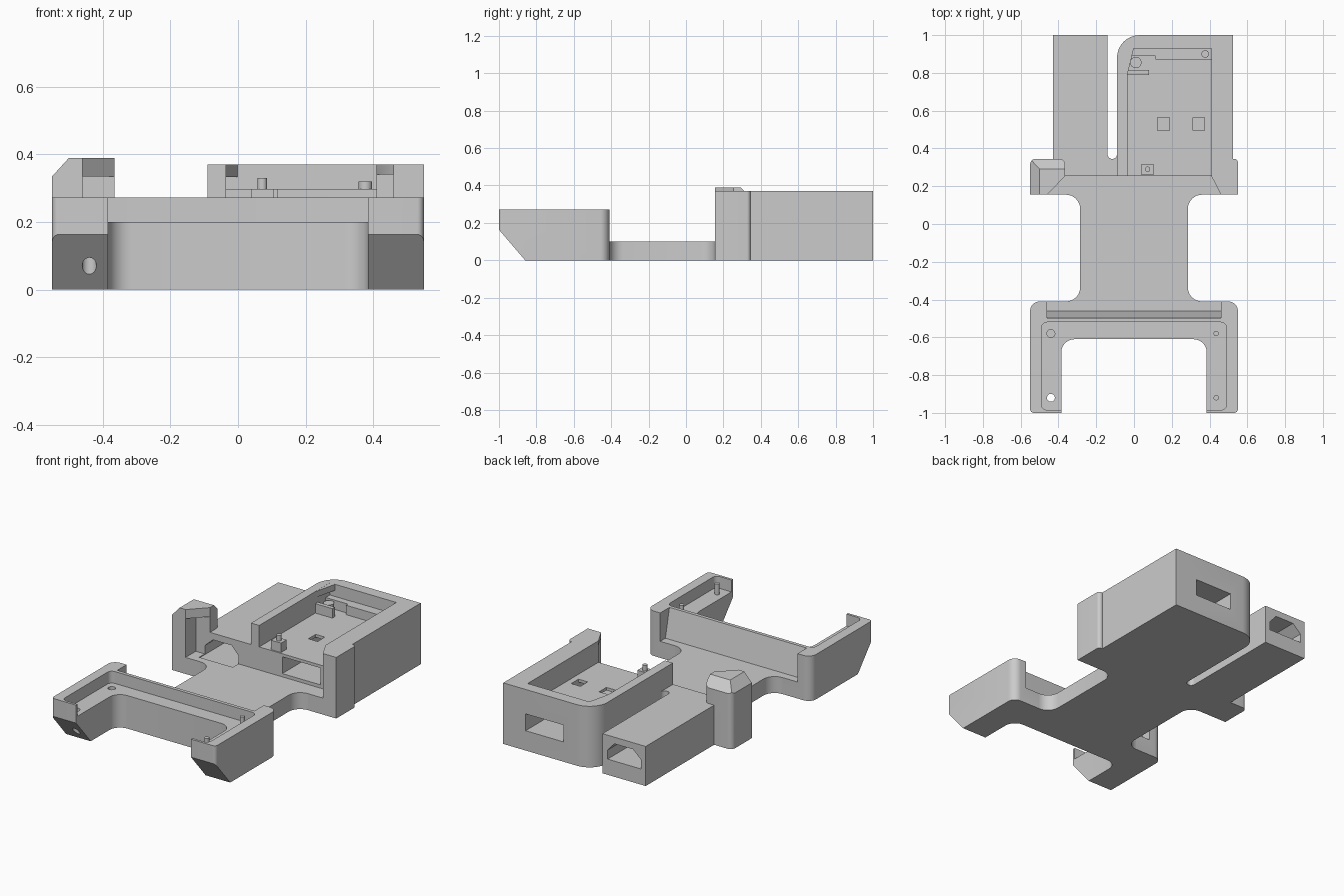
import bpy, bmesh, math
from mathutils import Vector

if "Cube" in bpy.data.objects:
    bpy.data.objects.remove(bpy.data.objects["Cube"])

grey = bpy.data.materials.new("plain grey")
grey.use_nodes = True
grey.diffuse_color = (0.6, 0.6, 0.6, 1)
grey.node_tree.nodes["Principled BSDF"].inputs["Base Color"].default_value = grey.diffuse_color


def rounded(points, steps=8):
    """Expand (u, v, radius) corners into arcs; plain (u, v) corners stay sharp."""
    out = []
    for i, p in enumerate(points):
        c = Vector(p[:2])
        if len(p) == 2:
            out.append(c)
            continue
        a = (Vector(points[i - 1][:2]) - c).normalized()
        b = (Vector(points[(i + 1) % len(points)][:2]) - c).normalized()
        half = a.angle(b) / 2
        centre = c + (a + b).normalized() * p[2] / math.sin(half)
        start = c + a * p[2] / math.tan(half) - centre
        sweep = start.angle_signed(c + b * p[2] / math.tan(half) - centre)
        for k in range(steps + 1):
            t = math.atan2(start.y, start.x) - sweep * k / steps
            out.append(centre + p[2] * Vector((math.cos(t), math.sin(t))))
    return [p for i, p in enumerate(out) if (p - out[i - 1]).length > 0.0005]


def prism(name, points, lo, hi, axis="z"):
    """Extrude an outline along an axis."""
    place = {"z": lambda u, v, w: (u, v, w),
             "x": lambda u, v, w: (w, u, v),
             "y": lambda u, v, w: (u, w, v)}[axis]
    bm = bmesh.new()
    base = bm.faces.new([bm.verts.new(place(u, v, lo)) for u, v in rounded(points)])
    grown = bmesh.ops.extrude_face_region(bm, geom=[base])["geom"]
    bmesh.ops.translate(bm, vec=place(0, 0, hi - lo),
                        verts=[g for g in grown if isinstance(g, bmesh.types.BMVert)])
    bmesh.ops.recalc_face_normals(bm, faces=bm.faces)
    mesh = bpy.data.meshes.new(name)
    bm.to_mesh(mesh)
    bm.free()
    mesh.materials.append(grey)
    ob = bpy.data.objects.new(name, mesh)
    bpy.context.collection.objects.link(ob)
    return ob


def box(name, x0, x1, y0, y1, z0, z1):
    return prism(name, [(x0, y0), (x1, y0), (x1, y1), (x0, y1)], z0, z1)


def cylinder(name, x, y, r, z0, z1):
    ring = [(x + r * math.cos(k * math.pi / 12), y + r * math.sin(k * math.pi / 12))
            for k in range(24)]
    return prism(name, ring, z0, z1)


def cut(ob, cutters):
    for c in cutters:
        c.hide_render = True
        mod = ob.modifiers.new("cut", "BOOLEAN")
        mod.operation, mod.solver, mod.object = "DIFFERENCE", "EXACT", c
    deps = bpy.context.evaluated_depsgraph_get()
    mesh = bpy.data.meshes.new_from_object(ob.evaluated_get(deps))
    ob.modifiers.clear()
    ob.data = mesh


def smooth(ob):
    bpy.ops.object.select_all(action="DESELECT")
    ob.select_set(True)
    bpy.context.view_layer.objects.active = ob
    bpy.ops.object.shade_smooth_by_angle(angle=math.radians(30))


helpers = []


def helper(ob):
    helpers.append(ob)
    return ob


# Front bracket: U shape with a stepped tray, a leaning slot and chamfered tips
bracket = prism("front_bracket", [
    (-0.55, -1, 0.02), (-0.385, -1), (-0.385, -0.61, 0.07), (0.385, -0.61, 0.07),
    (0.385, -1), (0.55, -1, 0.02), (0.55, -0.41, 0.05), (-0.55, -0.41, 0.05)], 0, 0.272)
tray = prism("tray_cut", [(-0.49, -0.985, 0.03), (0.49, -0.985, 0.03),
                          (0.49, -0.52, 0.03), (-0.49, -0.52, 0.03)], 0.2, 0.4)
lean = prism("lean_cut", [(-0.505, 0.3), (-0.46, 0.1), (-0.3, 0.1), (-0.3, 0.3)],
             -0.46, 0.46, "x")
tips = prism("tip_cut", [(-1.1, 0.28), (-0.86, 0), (-0.86, -0.2), (-1.1, -0.2)],
             -0.7, 0.7, "x")
holes = [cylinder("screw_cut", -0.44, -0.92, 0.021, -0.1, 0.4),
         cylinder("blind_cut", -0.44, -0.58, 0.021, 0.1, 0.4)]
cut(bracket, [helper(c) for c in [tray, lean, tips] + holes])
for label, y in (("front", -0.92), ("back", -0.58)):
    smooth(cylinder(label + "_pin", 0.435, y, 0.014, 0.19, 0.265))

# Bridge plate with flared ends
R = 0.075
side = [(0.285 + R, -0.42), (0.285 + R, -0.41), (0.285, -0.41, R),
        (0.285, 0.155, R), (0.285 + R, 0.155), (0.285 + R, 0.16)]
bridge = prism("bridge_plate", side + [(-p[0],) + p[1:] for p in reversed(side)], 0, 0.1)

# Shared cutters for the rear half
recess = helper(box("recess_cut", -0.46, 0.46, 0, 0.253, 0.1, 0.335))
lip = helper(prism("lip_cut", [(-0.46, 0.1), (0.46, 0.1), (0.46, 0.155), (0.41, 0.253),
                               (-0.365, 0.253), (-0.46, 0.155)], 0.33, 0.5))
tunnel = helper(prism("tunnel_cut", [(-0.4, 0.095), (-0.175, 0.095), (-0.175, 0.15),
                                     (-0.22, 0.2), (-0.345, 0.2), (-0.4, 0.15)],
                      0.2, 1.1, "y"))

# Cable channel, with a rounded gap beside the device box
channel = prism("cable_channel", [
    (-0.43, 0.155), (-0.08, 0.155), (-0.08, 0.4), (-0.09, 0.4), (-0.09, 0.345, 0.024),
    (-0.14, 0.345, 0.024), (-0.14, 1), (-0.43, 1)], 0, 0.24)
cut(channel, [recess, tunnel])

# Hooked corner post with two sloped top edges
post = prism("hook_post", [(-0.55, 0.155), (-0.365, 0.155), (-0.365, 0.345, 0.03),
                           (-0.55, 0.345, 0.03)], 0, 0.39)
slope_x = helper(prism("slope_side_cut", [(-0.55, 0.335), (-0.49, 0.401), (-0.6, 0.401),
                                          (-0.6, 0.28)], 0, 0.5, "y"))
slope_y = helper(prism("slope_back_cut", [(0.345, 0.335), (0.28, 0.401), (0.4, 0.401),
                                          (0.4, 0.28)], -0.7, 0, "x"))
cut(post, [recess, lip, tunnel, slope_x, slope_y])

# Device box with open-fronted pocket, through slot and floor openings
device = prism("device_box", [
    (-0.09, 0.155), (0.55, 0.155), (0.55, 0.345, 0.02), (0.525, 0.345),
    (0.525, 1), (-0.09, 1, 0.12)], 0, 0.37)
pocket = box("pocket_cut", -0.035, 0.41, 0.2, 0.93, 0.24, 0.5)
wall_front = box("front_clear_cut", -0.2, 0.46, 0, 0.253, 0.24, 0.34)
slot = box("slot_cut", 0.12, 0.375, 0.1, 1.1, 0.12, 0.222)
windows = [box("window_cut", x, x + 0.062, 0.495, 0.565, 0.2, 0.3) for x in (0.125, 0.312)]
cut(device, [recess, lip] + [helper(c) for c in [pocket, wall_front, slot] + windows])

# Pocket fittings
box("rear_ledge", 0.115, 0.415, 0.87, 0.935, 0.235, 0.297)
box("narrow_ledge", -0.04, 0.12, 0.89, 0.935, 0.235, 0.296)
box("stop_tab", -0.04, 0.08, 0.79, 0.815, 0.235, 0.297)
box("pin_block", 0.038, 0.105, 0.262, 0.315, 0.235, 0.297)
prism("corner_web", [(-0.04, 0.79), (-0.035, 0.79), (0.0, 0.935), (-0.04, 0.935)], 0.333, 0.3695)
smooth(cylinder("block_pin", 0.072, 0.29, 0.014, 0.29, 0.33))
smooth(cylinder("corner_peg", 0.01, 0.855, 0.03, 0.235, 0.29))
smooth(cylinder("ledge_pin", 0.377, 0.9, 0.02, 0.29, 0.32))

for ob in (bracket, bridge, channel, post, device):
    smooth(ob)
for ob in helpers:
    bpy.data.objects.remove(ob)
